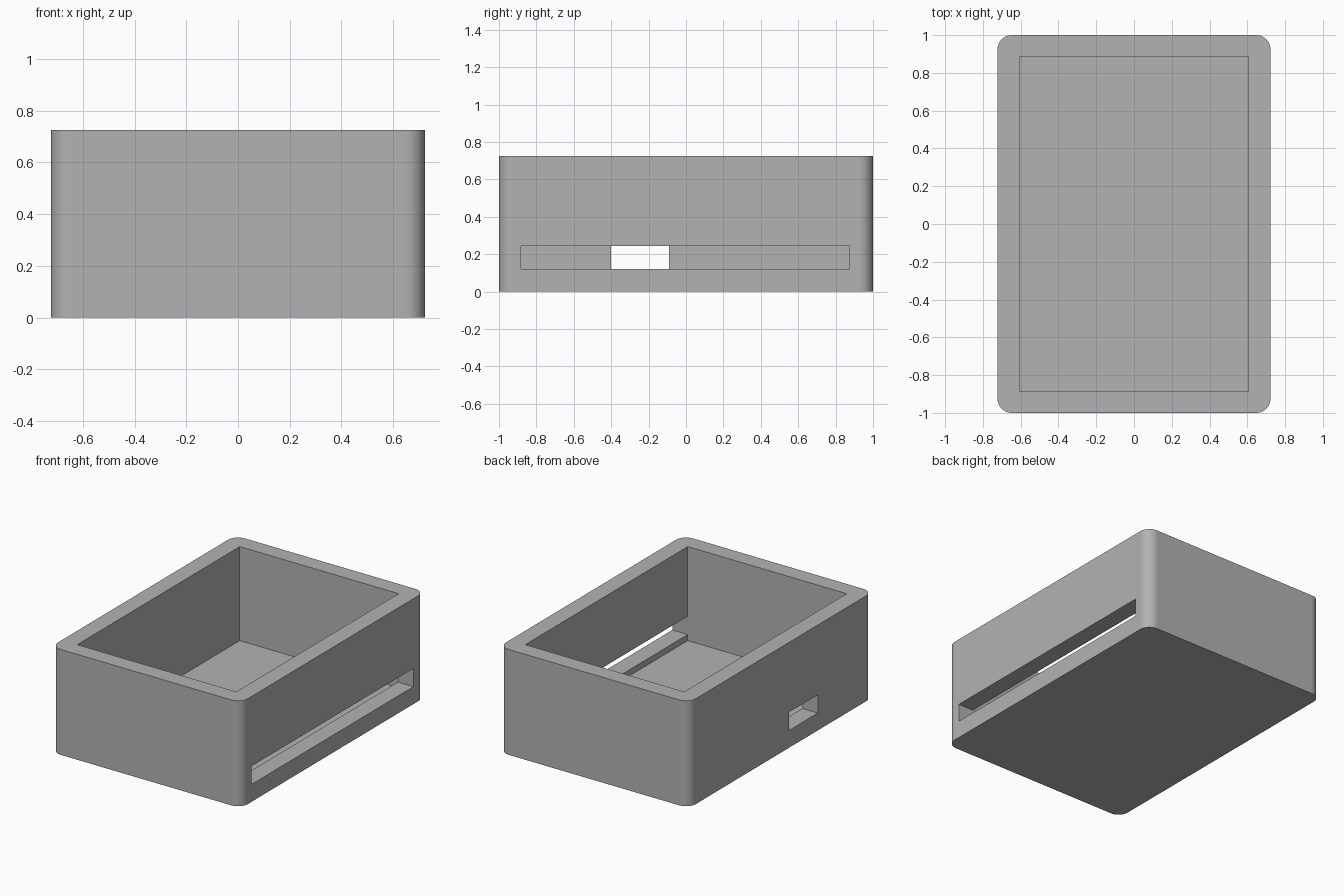
import bpy
import bmesh
from mathutils import Matrix, Vector

old = bpy.data.objects.get("Cube")
if old:
    bpy.data.objects.remove(old, do_unlink=True)

WIDTH, LENGTH, HEIGHT = 1.445, 2.0, 0.725
INNER_X, INNER_Y, FLOOR = 0.605, 0.883, 0.078
SLOT_LOW, SLOT_HIGH = 0.12, 0.245
CORNER = 0.075

grey = bpy.data.materials.new("plain grey")
grey.use_nodes = True
colour = (0.45, 0.45, 0.45, 1)
grey.diffuse_color = colour
grey.node_tree.nodes["Principled BSDF"].inputs["Base Color"].default_value = colour


def box(name, low, high, corner=0):
    """Box between two corners, with optional rounded upright edges."""
    low, high = Vector(low), Vector(high)
    bm = bmesh.new()
    bmesh.ops.create_cube(bm, size=1, matrix=Matrix.Translation((low + high) / 2)
                          @ Matrix.Diagonal((*(high - low), 1)))
    if corner:
        upright = [e for e in bm.edges
                   if abs(e.verts[0].co.z - e.verts[1].co.z) > 0.1]
        bmesh.ops.bevel(bm, geom=upright, offset=corner, segments=10,
                        profile=0.5, affect='EDGES')
        # only the curved corners are smooth, the walls stay flat
        bm.normal_update()
        for face in bm.faces:
            face.smooth = max(abs(c) for c in face.normal) < 0.9999
    mesh = bpy.data.meshes.new(name)
    bm.to_mesh(mesh)
    bm.free()
    mesh.materials.append(grey)
    obj = bpy.data.objects.new(name, mesh)
    bpy.context.collection.objects.link(obj)
    return obj


# Outer block with rounded corners
case = box("case", (-WIDTH / 2, -LENGTH / 2, 0), (WIDTH / 2, LENGTH / 2, HEIGHT), CORNER)

# Open cavity, long slot in the left wall, small port in the right wall
cutters = [
    box("cavity_cutter", (-INNER_X, -INNER_Y, FLOOR), (INNER_X, INNER_Y, 1)),
    box("slot_cutter", (0.5, -INNER_Y, SLOT_LOW), (1, 0.874, SLOT_HIGH)),
    box("port_cutter", (-1, -0.4, SLOT_LOW), (-0.5, -0.09, SLOT_HIGH)),
]

bpy.context.view_layer.objects.active = case
for cutter in cutters:
    cutter.hide_render = True
    cut = case.modifiers.new(cutter.name, 'BOOLEAN')
    cut.operation = 'DIFFERENCE'
    cut.solver = 'EXACT'
    cut.object = cutter
    bpy.ops.object.modifier_apply(modifier=cut.name)
    bpy.data.objects.remove(cutter, do_unlink=True)
